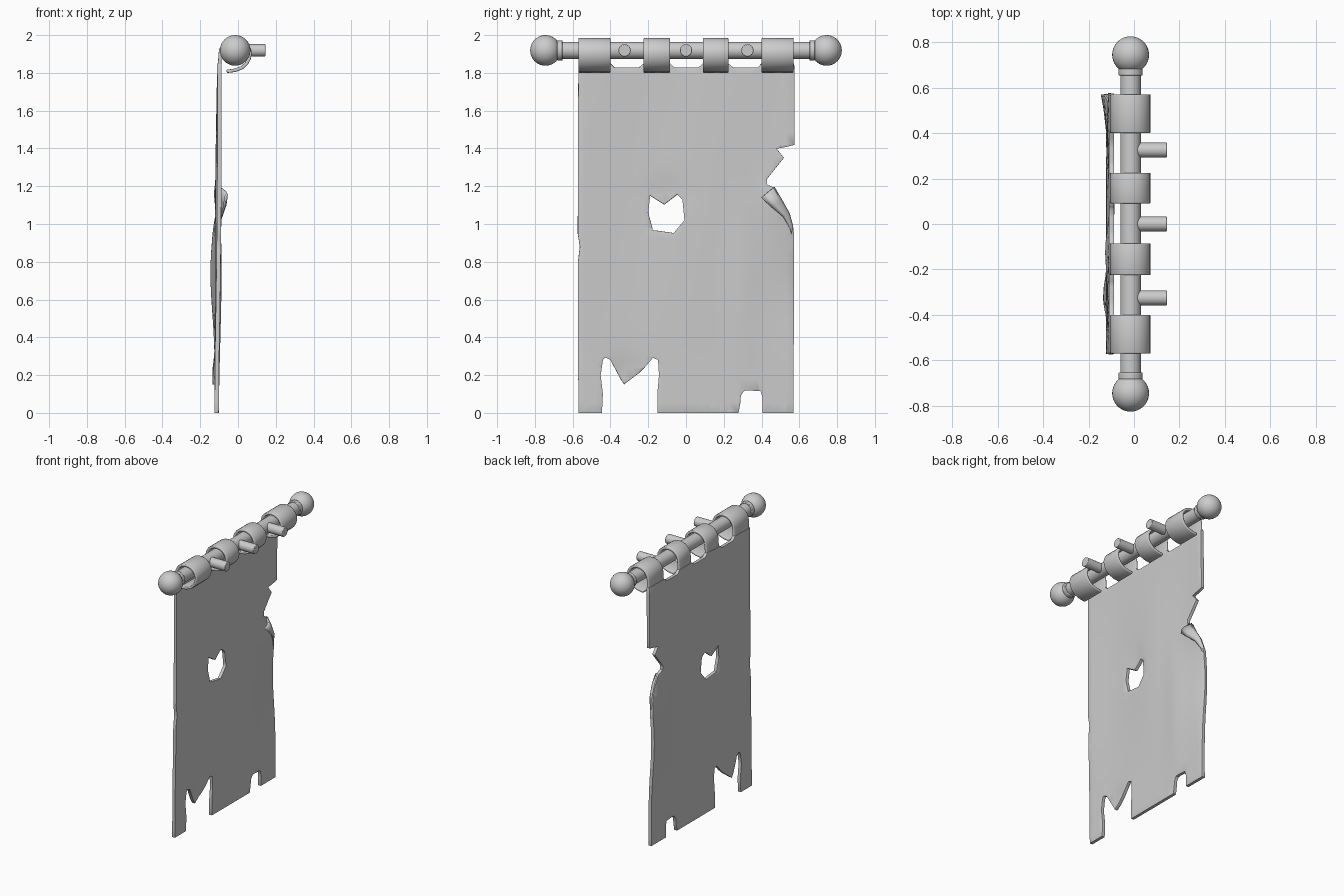
import bpy, bmesh, math
from mathutils import Vector

if "Cube" in bpy.data.objects:
    bpy.data.objects.remove(bpy.data.objects["Cube"])

ROD_X, ROD_Z = -0.015, 1.919
LOOPS = [(-0.57, -0.40), (-0.225, -0.085), (0.09, 0.225), (0.40, 0.57)]


def cyl(name, r, length, loc, rot, sides=32, bevel=0.004):
    bpy.ops.mesh.primitive_cylinder_add(vertices=sides, radius=r, depth=length, location=loc, rotation=rot)
    return finish(bpy.context.object, name, bevel=bevel)


def finish(ob, name, thick=0, bevel=0):
    ob.name = name
    if thick:
        m = ob.modifiers.new("thickness", 'SOLIDIFY')
        m.thickness, m.offset = thick, 0
    if bevel:
        m = ob.modifiers.new("soft_edges", 'BEVEL')
        m.width, m.segments, m.limit_method = bevel, 2, 'ANGLE'
        m.angle_limit = math.radians(50)
    bpy.ops.object.select_all(action='DESELECT')
    ob.select_set(True)
    bpy.context.view_layer.objects.active = ob
    bpy.ops.object.shade_smooth_by_angle(angle=math.radians(40))
    return ob


def to_object(bm, name, **kw):
    me = bpy.data.meshes.new(name)
    bm.to_mesh(me)
    bm.free()
    ob = bpy.data.objects.new(name, me)
    bpy.context.collection.objects.link(ob)
    return finish(ob, name, **kw)


def strip(name, rows, **kw):
    # surface lofted through rows of points
    bm = bmesh.new()
    vs = [[bm.verts.new(p) for p in row] for row in rows]
    for a, b in zip(vs, vs[1:]):
        for i in range(len(a) - 1):
            bm.faces.new((a[i], a[i + 1], b[i + 1], b[i]))
    bmesh.ops.recalc_face_normals(bm, faces=bm.faces)
    return to_object(bm, name, **kw)


# rod, collars and ball ends
ALONG_Y = (math.pi / 2, 0, 0)
cyl("rod", 0.045, 1.40, (ROD_X, 0, ROD_Z), ALONG_Y)
for s, side in ((-1, "left"), (1, "right")):
    cyl("collar_" + side, 0.053, 0.03, (ROD_X, s * 0.668, ROD_Z), ALONG_Y)
    bpy.ops.mesh.primitive_uv_sphere_add(segments=32, ring_count=20, radius=0.081,
                                         location=(ROD_X, s * 0.744, ROD_Z), rotation=ALONG_Y)
    finish(bpy.context.object, "ball_end_" + side)

# wall pegs
for i, y in enumerate((-0.325, 0, 0.325)):
    cyl(f"peg_{i + 1}", 0.033, 0.145, (0.0725, y, ROD_Z), (0, math.pi / 2, 0), 24)

# cloth loops hooked over the rod
hook = [(-0.099, 1.80), (-0.097, 1.85)]
for k in range(13):
    a = math.pi * (1 - k / 12)
    hook.append((-0.015 + 0.079 * math.cos(a), 1.902 + 0.074 * math.sin(a)))
hook += [(0.059, 1.875), (0.045, 1.85), (0.022, 1.828), (-0.015, 1.814), (-0.06, 1.808)]
for i, (a, b) in enumerate(LOOPS):
    strip(f"loop_{i + 1}", [[(x, y, z) for x, z in hook] for y in (a, (a + b) / 2, b)],
          thick=0.018, bevel=0.005)

# torn cloth outline (y, z)
outline = [(-0.57, 0), (-0.445, 0), (-0.44, 0.1), (-0.452, 0.2), (-0.44, 0.28), (-0.425, 0.3), (-0.40, 0.28),
           (-0.33, 0.15), (-0.25, 0.21), (-0.17, 0.29), (-0.148, 0.28), (-0.143, 0.2), (-0.152, 0.1),
           (-0.15, 0), (0.285, 0), (0.29, 0.09), (0.31, 0.12), (0.395, 0.115), (0.405, 0.08),
           (0.405, 0), (0.57, 0), (0.57, 0.95), (0.545, 1.05), (0.50, 1.13), (0.47, 1.19),
           (0.435, 1.21), (0.43, 1.24), (0.518, 1.35), (0.482, 1.40), (0.575, 1.415), (0.573, 1.85)]
for a, b in reversed(LOOPS):
    if b < 0.5:
        outline += [(b + 0.025, 1.828), (b, 1.85)]
    outline += [(a, 1.85), (a - 0.025, 1.828)] if a > -0.5 else [(a, 1.85)]
outline += [(-0.573, 0.95), (-0.562, 0.88), (-0.572, 0.8)]
hole = [(-0.19, 1.15), (-0.115, 1.103), (-0.045, 1.157), (-0.018, 1.13), (-0.008, 1.02),
        (-0.065, 0.952), (-0.175, 0.968), (-0.2, 1.06)]


def bump(v, centre, width):
    return math.exp(-((v - centre) / width) ** 2)


def hang(y, z):
    # drape of the cloth in x
    low = 1 - z / 1.85
    x = -0.099 - 0.014 * low + 0.006 * math.sin(9 * y + 1) * math.sin(math.pi * min(1, low * 1.2))
    edge = max(0, min(1, (y - 0.36) / 0.21))
    x -= 0.027 * edge ** 2 * bump(z, 0.75, 0.3)
    x += 0.02 * edge * bump(z, 1.15, 0.1)
    x += 0.012 * bump(y, 0.3, 0.07) * bump(z, 0.7, 0.4)
    x -= 0.012 * bump(y, -0.1, 0.09) * bump(z, 1.16, 0.07)
    return x - 0.014 * bump(y, -0.32, 0.08) * bump(z, 0.2, 0.1)


bm = bmesh.new()
for ring in (outline, hole):
    vs = [bm.verts.new((0, y, z)) for y, z in ring]
    for i, v in enumerate(vs):
        bm.edges.new((v, vs[(i + 1) % len(vs)]))
bmesh.ops.triangle_fill(bm, use_beauty=True, edges=bm.edges[:], normal=(1, 0, 0))
cuts = [((0, -0.53 + 0.0505 * i, 0), (0, 1, 0)) for i in range(22)]
cuts += [((0, 0, 0.055 + 0.062 * i), (0, 0, 1)) for i in range(29)]
for co, no in cuts:
    bmesh.ops.bisect_plane(bm, geom=bm.verts[:] + bm.edges[:] + bm.faces[:], dist=1e-4,
                           plane_co=co, plane_no=no)
slanted = [e for e in bm.edges if len(e.link_faces) == 2
           and all(abs((e.verts[0].co - e.verts[1].co)[k]) > 2e-4 for k in (1, 2))]
bmesh.ops.dissolve_edges(bm, edges=slanted, use_verts=False)
bmesh.ops.remove_doubles(bm, verts=bm.verts[:], dist=0.007)
bmesh.ops.recalc_face_normals(bm, faces=bm.faces[:])
for v in bm.verts:
    v.co.x = hang(v.co.y, v.co.z)
to_object(bm, "cloth", thick=0.022, bevel=0.005)

# folded-over flap at the tear
fold = [(0.465, 1.195), (0.503, 1.13), (0.545, 1.055), (0.562, 0.99), (0.568, 0.93)]
tip = [(0.40, 1.14), (0.455, 1.09), (0.515, 1.04), (0.55, 0.98), (0.565, 0.92)]
rows = []
for i, (f, t) in enumerate(zip(fold, tip)):
    base, lift = hang(*f), 0.042 * (1 - i / 4)
    rows.append([(base + lift * math.sin(u * 2.2), f[0] + (t[0] - f[0]) * u, f[1] + (t[1] - f[1]) * u)
                 for u in (0, 0.2, 0.45, 0.7, 1)])
strip("folded_flap", rows, thick=0.012)
